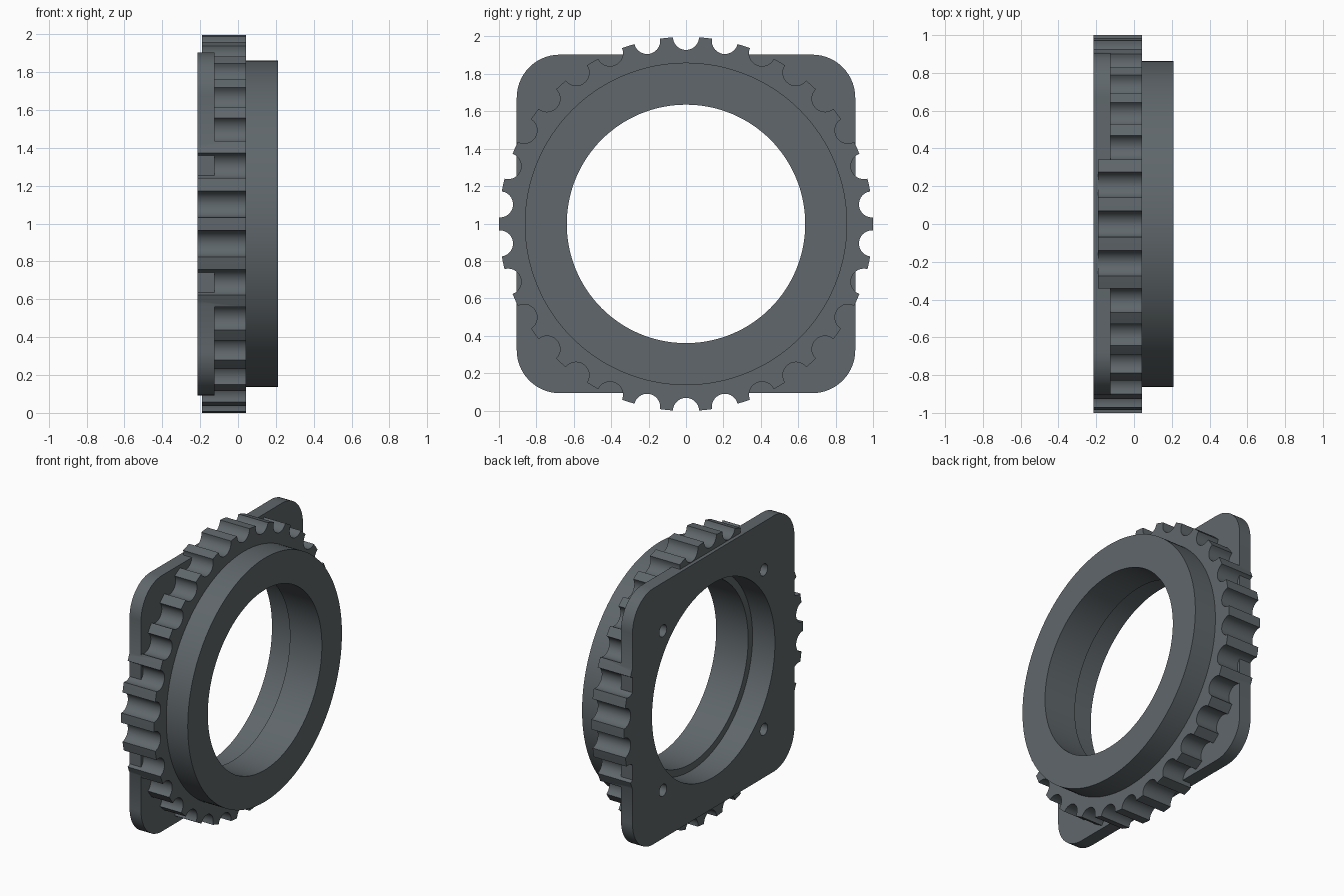
import bpy, bmesh, math
from math import cos, sin, pi, radians

if "Cube" in bpy.data.objects:
    bpy.data.objects.remove(bpy.data.objects["Cube"])

CZ = 0.998          # height of the ring axis
SEG = 128

metal = bpy.data.materials.new("slate grey")
metal.diffuse_color = (0.115, 0.135, 0.145, 1)
metal.use_nodes = True
metal.node_tree.nodes["Principled BSDF"].inputs["Base Color"].default_value = metal.diffuse_color


def arc(cy, cz, r, a0, a1, n):
    return [(cy + r * cos(a0 + (a1 - a0) * i / n),
             cz + r * sin(a0 + (a1 - a0) * i / n)) for i in range(n + 1)]


def circle(r, cy=0, cz=0, n=SEG):
    return arc(cy, cz, r, 0, 2 * pi, n)[:-1]


def prism(name, outline, x0, x1):
    """Solid with a (y, z) outline, extruded along x."""
    bm = bmesh.new()
    face = bm.faces.new([bm.verts.new((x0, y, z + CZ)) for y, z in outline])
    ext = bmesh.ops.extrude_face_region(bm, geom=[face])
    moved = [v for v in ext["geom"] if isinstance(v, bmesh.types.BMVert)]
    bmesh.ops.translate(bm, verts=moved, vec=(x1 - x0, 0, 0))
    bmesh.ops.recalc_face_normals(bm, faces=bm.faces)
    mesh = bpy.data.meshes.new(name)
    bm.to_mesh(mesh)
    bm.free()
    mesh.materials.append(metal)
    ob = bpy.data.objects.new(name, mesh)
    bpy.context.collection.objects.link(ob)
    return ob


def combine(target, tool, operation):
    mod = target.modifiers.new(operation, 'BOOLEAN')
    mod.operation, mod.object, mod.solver = operation, tool, 'EXACT'
    bpy.context.view_layer.objects.active = target
    bpy.ops.object.modifier_apply(modifier=mod.name)
    bpy.data.objects.remove(tool)


# Square mounting plate with rounded corners
half, rad = 0.905, 0.23
c = half - rad
plate_outline = []
for i, (sy, sz) in enumerate([(1, 1), (-1, 1), (-1, -1), (1, -1)]):
    plate_outline += arc(sy * c, sz * c, rad, i * pi / 2, (i + 1) * pi / 2, 14)
body = prism("flanged_ring", plate_outline, -0.215, -0.125)

# Grip ring with thirty round notches in the rim
notch = 0.07
spread = 2 * math.asin(notch / 2)
gear_outline = []
for k in range(30):
    a = radians(12 * k + 6)
    turn = pi / 2 + spread / 2
    gear_outline += arc(cos(a), sin(a), notch, a - turn, a - 2 * pi + turn, 14)
    gear_outline += arc(0, 0, 1, a + spread, a + radians(12) - spread, 2)[1:-1]
gear = prism("grip_ring", gear_outline, -0.2145, 0.042)

# Top and bottom teeth stop slightly short of the plate's back
for s in (1, -1):
    box = [(-0.6, s * 0.9), (0.6, s * 0.9), (0.6, s * 1.2), (-0.6, s * 1.2)]
    combine(gear, prism("tooth_trim", box, -0.3, -0.19), 'DIFFERENCE')
combine(body, gear, 'UNION')

# Front collar
combine(body, prism("collar", circle(0.862), -0.05, 0.21), 'UNION')

# Stepped bore
combine(body, prism("bore", circle(0.6375), -0.4, 0.4), 'DIFFERENCE')
combine(body, prism("counterbore", circle(0.687), -0.4, -0.04), 'DIFFERENCE')

# Four blind screw holes in the plate
for sy in (1, -1):
    for sz in (1, -1):
        hole = prism("screw_hole", circle(0.042, sy * 0.564, sz * 0.564, 24), -0.4, -0.06)
        combine(body, hole, 'DIFFERENCE')

body.select_set(True)
bpy.context.view_layer.objects.active = body
bpy.ops.object.shade_smooth_by_angle(angle=radians(30))
